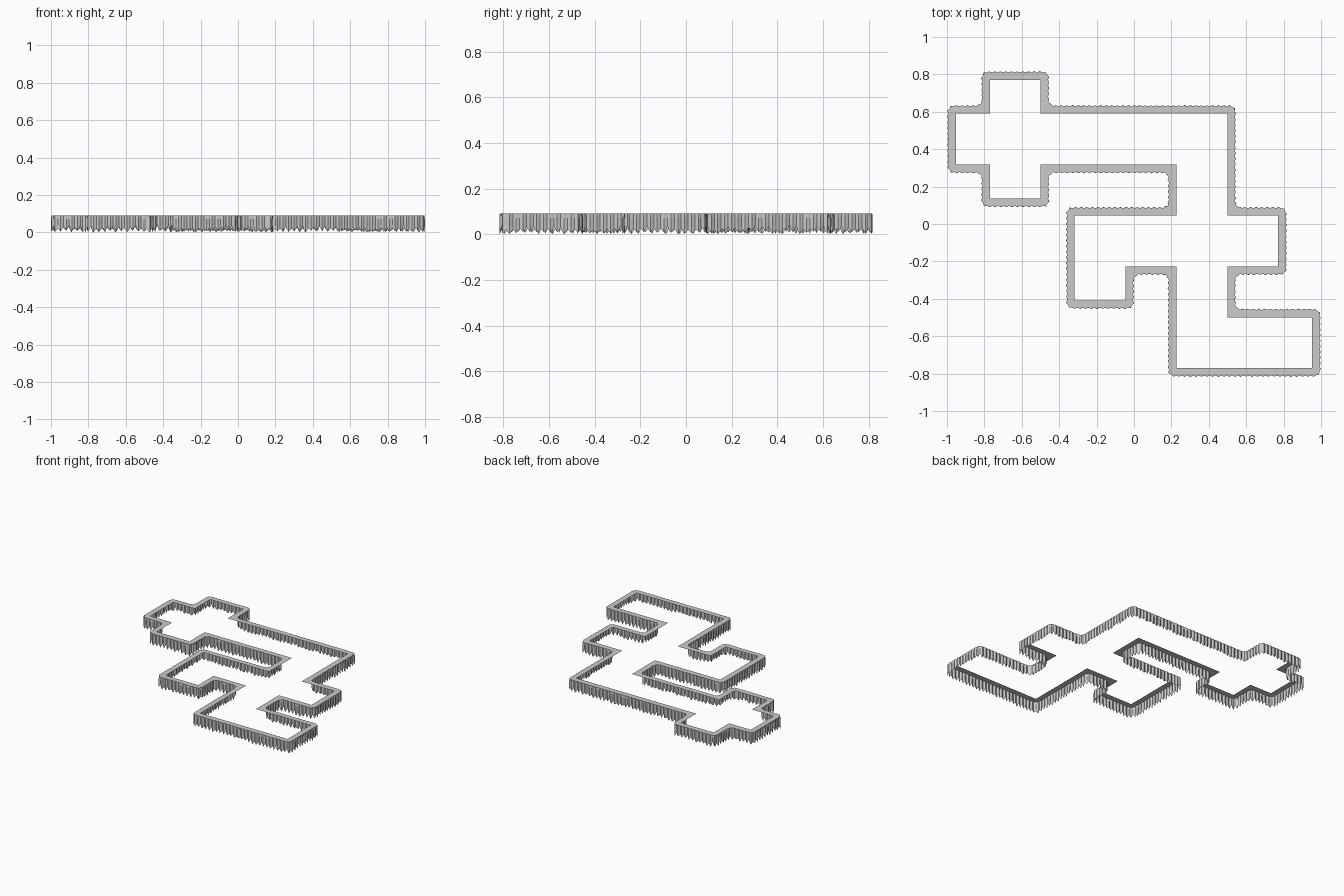
import bpy
import bmesh
import math
import random
from mathutils import Vector

cube = bpy.data.objects.get("Cube")
if cube:
    bpy.data.objects.remove(cube)

random.seed(7)

CELL = 0.0907      # plan grid
TOP = 0.09         # ledge height
OVERHANG = 0.042   # ledge width before the pleats
RADIUS = 0.032     # rounding of the outer corners
PITCH = 0.03       # width of one hanging tooth
PLEAT = 0.0045     # depth of the pleats

# Inner outline in grid cells, clockwise from above
PLAN = [(2, 15), (2, 17), (5, 17), (5, 15), (16, 15), (16, 9), (19, 9),
        (19, 6), (16, 6), (16, 3), (21, 3), (21, 0), (13, 0), (13, 6),
        (10, 6), (10, 4), (7, 4), (7, 9), (13, 9), (13, 12), (5, 12),
        (5, 10), (2, 10), (2, 12), (0, 12), (0, 15)]
inner = [Vector(((x - 10.5) * CELL, (y - 8.5) * CELL)) for x, y in PLAN]


def outward(d):
    return Vector((-d.y, d.x))


def rounded_outline(points):
    """Offset the plan outwards and round every corner."""
    path = []
    for i, p in enumerate(points):
        d0 = (p - points[i - 1]).normalized()
        d1 = (points[(i + 1) % len(points)] - p).normalized()
        corner = p + (outward(d0) + outward(d1)) * OVERHANG
        centre = corner + (d1 - d0) * RADIUS
        for k in range(7):
            a = k / 6 * math.pi / 2
            path.append(centre - d1 * RADIUS * math.cos(a)
                        + d0 * RADIUS * math.sin(a))
    return path


def resample(path, teeth_pitch, per_tooth):
    """Even points along a closed path, with their outward normals."""
    n = len(path)
    lengths = [(path[(i + 1) % n] - path[i]).length for i in range(n)]
    teeth = round(sum(lengths) / teeth_pitch)
    count = teeth * per_tooth
    step = sum(lengths) / count
    result, i, start = [], 0, 0.0
    for k in range(count):
        while i < n - 1 and start + lengths[i] < k * step:
            start += lengths[i]
            i += 1
        edge = path[(i + 1) % n] - path[i]
        pos = path[i] + edge * ((k * step - start) / lengths[i])
        result.append((pos, outward(edge.normalized())))
    return result


def add_object(name, bm):
    mesh = bpy.data.meshes.new(name)
    bm.to_mesh(mesh)
    bm.free()
    obj = bpy.data.objects.new(name, mesh)
    bpy.context.collection.objects.link(obj)
    return obj


PER_TOOTH = 4
samples = resample(rounded_outline(inner), PITCH, PER_TOOTH)

# Pleated rim and the ragged lower edge of each tooth
columns = []
for k, (pos, normal) in enumerate(samples):
    phase = k % PER_TOOTH
    if phase == 0:
        tip, gap = random.uniform(0, 0.012), random.uniform(0.018, 0.04)
        swell = random.uniform(0.6, 1.1)
    bulge = -PLEAT * math.cos(phase / PER_TOOTH * math.tau) * swell
    low = (gap, gap * 0.4 + tip * 0.6, tip, gap * 0.5 + tip * 0.5)[phase]
    rim = pos + normal * bulge * 0.6
    body = pos + normal * bulge
    hem = pos + normal * bulge * 0.8
    columns.append([(*rim, TOP), (*body, TOP * 0.8),
                    (*body, max(low, TOP * 0.4)), (*hem, low)])

# Hanging fringe
bm = bmesh.new()
grid = [[bm.verts.new(co) for co in column] for column in columns]
for k, column in enumerate(grid):
    after = grid[(k + 1) % len(grid)]
    for j in range(len(column) - 1):
        bm.faces.new((column[j], after[j], after[j + 1], column[j + 1]))
add_object("hanging_fringe", bm)

# Flat ledge between the plan outline and the pleated rim
bm = bmesh.new()
edges = []
for loop in ([c[0] for c in columns], [(p.x, p.y, TOP) for p in inner]):
    verts = [bm.verts.new(co) for co in loop]
    for i, v in enumerate(verts):
        edges.append(bm.edges.new((verts[i - 1], v)))
bmesh.ops.triangle_fill(bm, edges=edges, use_beauty=True, normal=(0, 0, 1))
for face in bm.faces:
    face.normal_update()
    if face.normal.z < 0:
        face.normal_flip()
add_object("top_ledge", bm)
